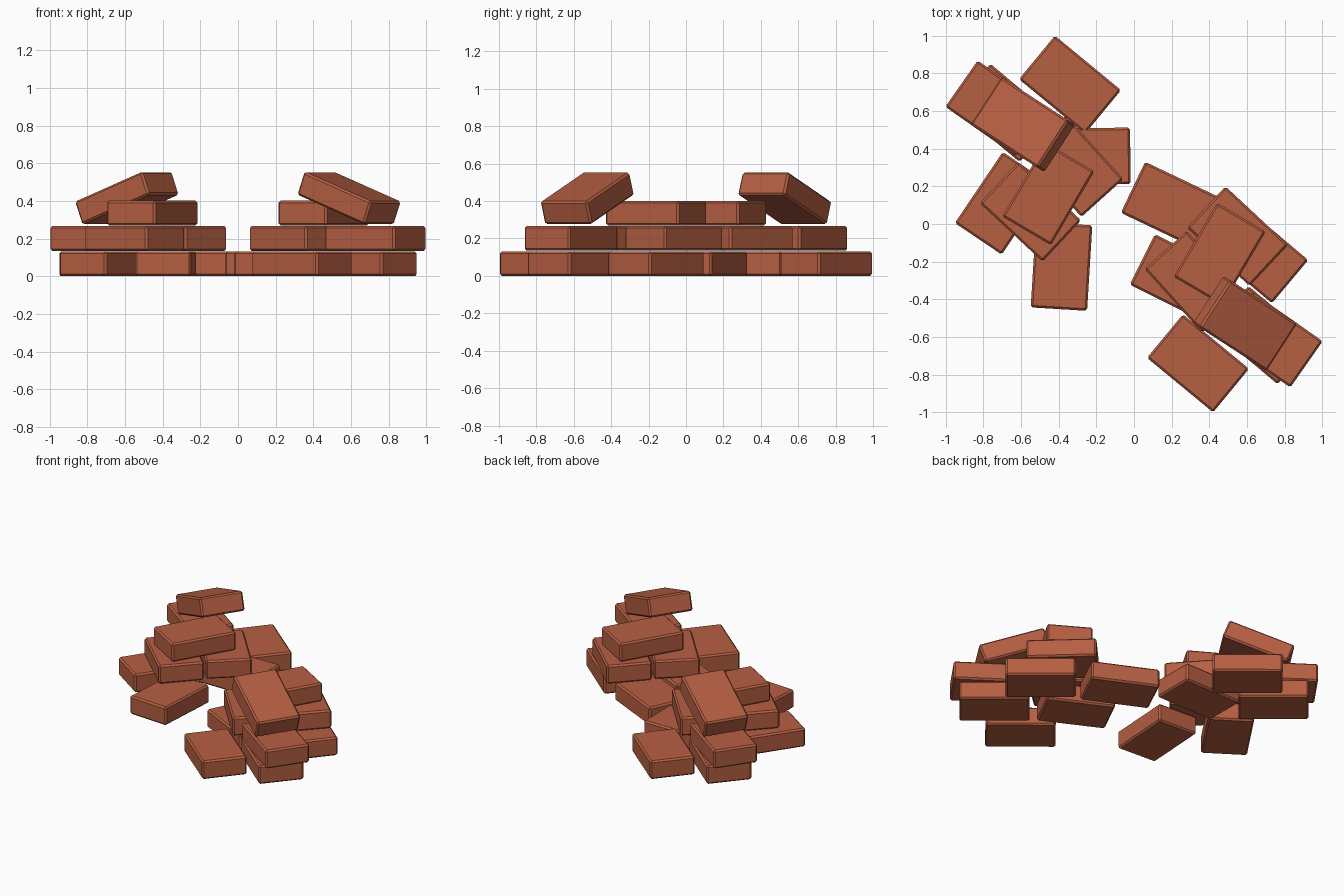
import bpy, bmesh
from math import radians
from mathutils import Matrix

if "Cube" in bpy.data.objects:
    bpy.data.objects.remove(bpy.data.objects["Cube"])

# Single fired-clay colour
clay = bpy.data.materials.new("terracotta")
clay.diffuse_color = (0.47, 0.115, 0.055, 1)
clay.use_nodes = True
clay.node_tree.nodes["Principled BSDF"].inputs["Base Color"].default_value = clay.diffuse_color

L, W, H, PITCH = 0.455, 0.30, 0.131, 0.135


def brick(name, x, y, z, yaw, tilt=0):
    """Chamfered brick: centre position, plan angle, upward tilt of long axis."""
    bm = bmesh.new()
    bmesh.ops.create_cube(bm, size=1, matrix=Matrix.Diagonal((L, W, H, 1)))
    bmesh.ops.bevel(bm, geom=bm.edges[:], offset=0.011, segments=1,
                    affect='EDGES', profile=0.5)
    bm.transform(Matrix.Translation((x, y, z))
                 @ Matrix.Rotation(radians(yaw), 4, 'Z')
                 @ Matrix.Rotation(radians(-tilt), 4, 'Y'))
    me = bpy.data.meshes.new(name)
    bm.to_mesh(me)
    bm.free()
    me.materials.append(clay)
    bpy.context.collection.objects.link(bpy.data.objects.new(name, me))


def layer_z(i):
    return H / 2 + i * PITCH


# Bricks repeated in both heaps (the second is turned half a circle): x, y, layer, yaw
shared = [
    (-0.34, 0.74, 0, -39.5),
    (-0.685, 0.59, 0, -40),
    (-0.73, 0.615, 1, -35),
    (-0.32, 0.307, 1, -48),
    (-0.55, 0.065, 1, -43),
    (-0.455, 0.16, 2, 59.5),
]
for side, s, turn in (("left", 1, 0), ("right", -1, 180)):
    for i, (x, y, lay, yaw) in enumerate(shared):
        brick(f"{side}_brick_{i + 1}", s * x, s * y, layer_z(lay), yaw + turn)
    # Leaning brick on top of the heap
    brick(f"{side}_leaning_brick", s * -0.59, s * 0.528, 0.415, -33 + turn, 20.5)

# Scattered ground bricks that differ between the heaps
ground = [
    (-0.70, 0.11, 56), (-0.385, -0.225, 86.5), (-0.247, 0.36, 0.5),
    (0.248, -0.29, -26.6), (0.20, 0.097, -25.5), (0.655, -0.16, -40),
]
for i, (x, y, yaw) in enumerate(ground):
    brick(f"ground_brick_{i + 1}", x, y, layer_z(0), yaw)
